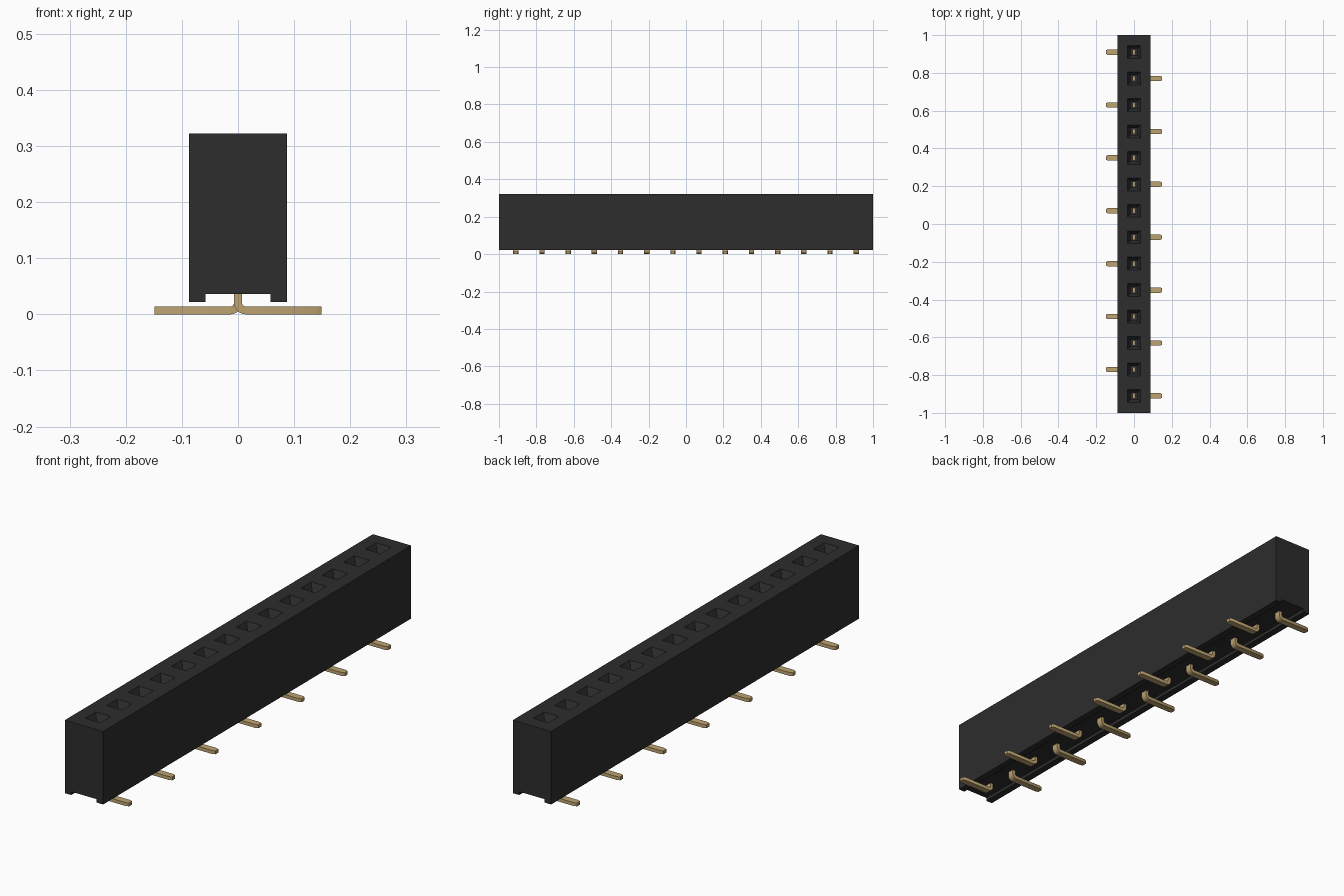
import bpy, bmesh, math
from mathutils import Vector

cube = bpy.data.objects.get("Cube")
if cube:
    bpy.data.objects.remove(cube, do_unlink=True)

COUNT, PITCH = 14, 0.14
HALF_W, TOP, BOTTOM = 0.087, 0.322, 0.022
SLOT_W, SLOT_TOP = 0.058, 0.036
PIN_Y = [(i - (COUNT - 1) / 2) * PITCH for i in range(COUNT)]


def material(name, rgb):
    m = bpy.data.materials.new(name)
    m.use_nodes = True
    m.diffuse_color = (*rgb, 1)
    bsdf = m.node_tree.nodes["Principled BSDF"]
    bsdf.inputs["Base Color"].default_value = (*rgb, 1)
    bsdf.inputs["Roughness"].default_value = 0.6
    return m


def mesh_object(name, bm, mat):
    bmesh.ops.recalc_face_normals(bm, faces=bm.faces)
    me = bpy.data.meshes.new(name)
    bm.to_mesh(me)
    bm.free()
    me.materials.append(mat)
    ob = bpy.data.objects.new(name, me)
    bpy.context.collection.objects.link(ob)
    return ob


def loft(bm, rings):
    """Bridge closed rings of points and cap both ends."""
    rows = [[bm.verts.new(p) for p in ring] for ring in rings]
    n = len(rows[0])
    faces = [bm.faces.new((a[k], a[(k + 1) % n], b[(k + 1) % n], b[k]))
             for a, b in zip(rows, rows[1:]) for k in range(n)]
    bm.faces.new(rows[0])
    bm.faces.new(rows[-1][::-1])
    return faces


black = material("black plastic", (0.026, 0.026, 0.026))
gold = material("gold contact", (0.51, 0.365, 0.165))

# Housing: slotted profile swept along y, one section per contact
profile = [(-HALF_W, BOTTOM), (-HALF_W, TOP), (HALF_W, TOP), (HALF_W, BOTTOM),
           (SLOT_W, BOTTOM), (SLOT_W, SLOT_TOP), (-SLOT_W, SLOT_TOP), (-SLOT_W, BOTTOM)]
stations = [-1] + [(i - COUNT / 2) * PITCH for i in range(1, COUNT)] + [1]
bm = bmesh.new()
sides = loft(bm, [[(x, y, z) for x, z in profile] for y in stations])
bmesh.ops.recalc_face_normals(bm, faces=bm.faces)
tops = [f for f in sides if f.calc_center_median().z > TOP - 0.001]
tops.sort(key=lambda f: f.calc_center_median().y)

# Sockets: square mouth, tapered lead-in, straight well
for f, y in zip(tops, PIN_Y):
    for half, z in ((0.034, TOP), (0.018, 0.290), (0.018, 0.10)):
        bmesh.ops.inset_individual(bm, faces=[f], thickness=0.001)
        mid = f.calc_center_median()
        for v in f.verts:
            v.co = Vector((math.copysign(half, v.co.x - mid.x),
                           y + math.copysign(half, v.co.y - mid.y), z))
mesh_object("housing", bm, black)

# Contact pin: upright blade bent into a flat foot with a narrowed tip
T, R, HW = 0.014, 0.021, 0.014
sections = [((-T / 2, 0.16), (T / 2, 0.16), HW)]
for k in range(9):
    a = math.radians(180 + 90 * k / 8)
    c, s = math.cos(a), math.sin(a)
    cx = R - T / 2
    sections.append(((cx + R * c, R + R * s),
                     (cx + (R - T) * c, R + (R - T) * s), HW))
sections += [((0.139, 0), (0.139, T), HW), ((0.149, 0), (0.149, T), HW * 0.65)]

bm = bmesh.new()
loft(bm, [[(o[0], -w, o[1]), (o[0], w, o[1]), (i[0], w, i[1]), (i[0], -w, i[1])]
          for o, i, w in sections])
pin = mesh_object("contact_pin_1", bm, gold)
bpy.ops.object.select_all(action='DESELECT')
pin.select_set(True)
bpy.context.view_layer.objects.active = pin
bpy.ops.object.shade_smooth_by_angle(angle=math.radians(30))

# Pins alternate sides along the row
for i, y in enumerate(PIN_Y):
    ob = pin
    if i:
        ob = bpy.data.objects.new(f"contact_pin_{i + 1}", pin.data)
        bpy.context.collection.objects.link(ob)
    ob.location.y = y
    ob.rotation_euler.z = math.pi * (i % 2)
